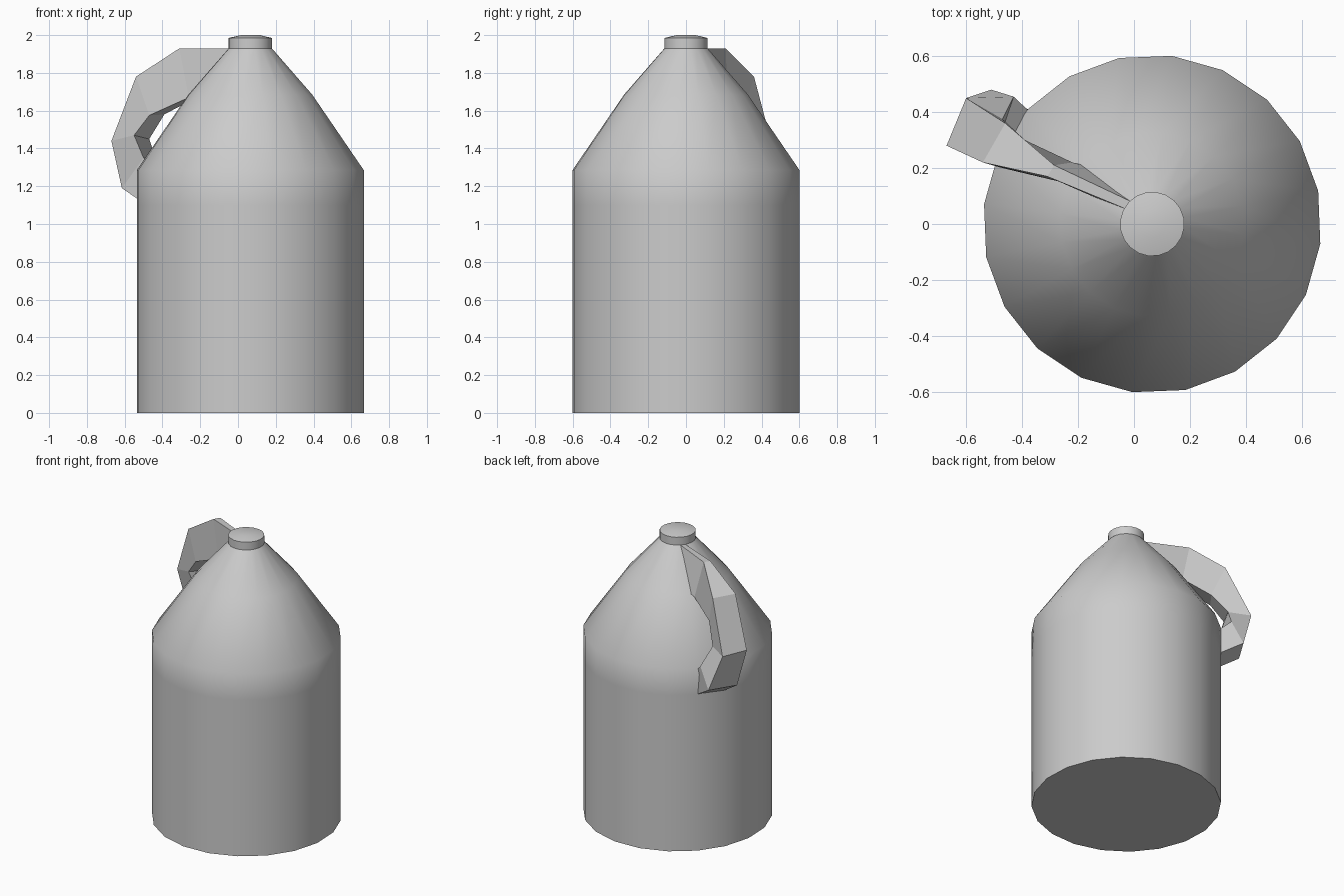
import bpy, bmesh, math

if "Cube" in bpy.data.objects:
    bpy.data.objects.remove(bpy.data.objects["Cube"])

AXIS_X = 0.065
SIDES = 20
OFFSET = math.radians(11.3)


def finish(name, bm, smooth_angle=None):
    bmesh.ops.recalc_face_normals(bm, faces=bm.faces)
    me = bpy.data.meshes.new(name)
    bm.to_mesh(me)
    bm.free()
    ob = bpy.data.objects.new(name, me)
    bpy.context.collection.objects.link(ob)
    if smooth_angle:
        bpy.ops.object.select_all(action='DESELECT')
        ob.select_set(True)
        bpy.context.view_layer.objects.active = ob
        bpy.ops.object.shade_smooth_by_angle(angle=math.radians(smooth_angle))
    return ob


def skin(bm, rings):
    """Bridge consecutive closed rings of vertices and cap both ends."""
    for a, b in zip(rings, rings[1:]):
        n = len(a)
        for i in range(n):
            j = (i + 1) % n
            bm.faces.new((a[i], a[j], b[j], b[i]))
    bm.faces.new(rings[0])
    bm.faces.new(rings[-1])


def lathe(name, profile, smooth_angle):
    bm = bmesh.new()
    rings = []
    for r, z in profile:
        angles = [OFFSET + math.tau * i / SIDES for i in range(SIDES)]
        rings.append([bm.verts.new((AXIS_X + r * math.cos(a), r * math.sin(a), z))
                      for a in angles])
    skin(bm, rings)
    return finish(name, bm, smooth_angle)


# Jug body: cylinder, sloping shoulder and narrow neck
lathe("jug_body", [(0.605, 0), (0.605, 1.10), (0.605, 1.285),
                   (0.33, 1.685), (0.115, 1.93)], 45)

# Slightly domed screw cap
lathe("cap", [(0.115, 1.92), (0.115, 1.985), (0.05, 2.0)], 30)

# Faceted handle: sections of outer left, outer right, inner right, inner left
sections = [
    [(-0.02, 0.05, 1.93), (-0.01, 0.08, 1.93), (-0.06, 0.18, 1.72), (-0.06, 0.06, 1.72)],
    [(-0.31, 0.17, 1.93), (-0.285, 0.21, 1.93), (-0.22, 0.22, 1.67), (-0.26, 0.15, 1.67)],
    [(-0.54, 0.22, 1.78), (-0.46, 0.36, 1.78), (-0.39, 0.30, 1.58), (-0.47, 0.20, 1.575)],
    [(-0.67, 0.28, 1.44), (-0.60, 0.45, 1.44), (-0.47, 0.375, 1.45), (-0.55, 0.235, 1.47)],
    [(-0.615, 0.31, 1.19), (-0.51, 0.48, 1.19), (-0.43, 0.455, 1.33), (-0.50, 0.25, 1.35)],
    [(-0.47, 0.25, 1.09), (-0.36, 0.40, 1.09), (-0.35, 0.38, 1.25), (-0.42, 0.23, 1.27)],
]
bm = bmesh.new()
skin(bm, [[bm.verts.new(p) for p in s] for s in sections])
finish("handle", bm)
